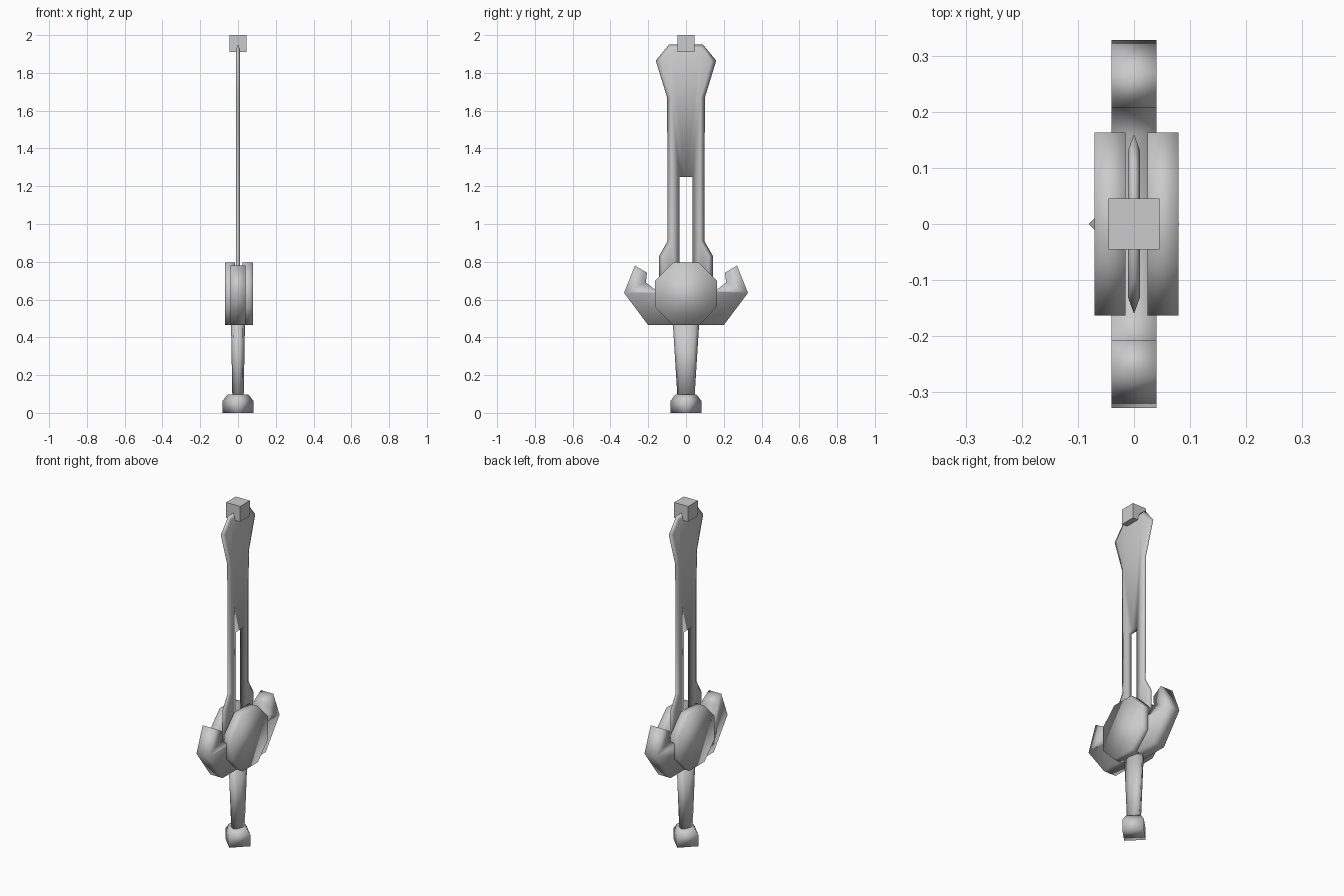
import bpy, bmesh, math

if "Cube" in bpy.data.objects:
    bpy.data.objects.remove(bpy.data.objects["Cube"])


def finish(bm, name, smooth=True):
    bmesh.ops.remove_doubles(bm, verts=bm.verts, dist=0.0005)
    bmesh.ops.recalc_face_normals(bm, faces=bm.faces)
    for f in bm.faces:
        f.smooth = smooth
    me = bpy.data.meshes.new(name)
    bm.to_mesh(me)
    bm.free()
    ob = bpy.data.objects.new(name, me)
    bpy.context.collection.objects.link(ob)
    return ob


def prism(name, outline, x0, x1):
    """Extrude a (y, z) outline along x."""
    bm = bmesh.new()
    face = bm.faces.new([bm.verts.new((x0, y, z)) for y, z in outline])
    new = bmesh.ops.extrude_face_region(bm, geom=[face])["geom"]
    verts = [v for v in new if isinstance(v, bmesh.types.BMVert)]
    bmesh.ops.translate(bm, verts=verts, vec=(x1 - x0, 0, 0))
    return finish(bm, name)


def loft(name, sides, rings, turn=0.0):
    """Stack of (rx, ry, z) rings with closed ends."""
    bm = bmesh.new()
    loops = []
    for rx, ry, z in rings:
        angles = [turn + 2 * math.pi * i / sides for i in range(sides)]
        loops.append([bm.verts.new((rx * math.cos(a), ry * math.sin(a), z)) for a in angles])
    for a, b in zip(loops, loops[1:]):
        for i in range(sides):
            j = (i + 1) % sides
            bm.faces.new((a[i], a[j], b[j], b[i]))
    bm.faces.new(loops[0])
    bm.faces.new(loops[-1])
    return finish(bm, name)


# Blade: sharp rim at x = 0, flat inset faces, slot open toward the guard
T = 0.011
rim = [(0, 1.95), (0.09, 1.95), (0.16, 1.865), (0.10, 1.67), (0.097, 0.91), (0.143, 0.83), (0.143, 0.6)]
flat = [(0, 1.925), (0.08, 1.925), (0.13, 1.86), (0.078, 1.67), (0.075, 0.91), (0.12, 0.83), (0.12, 0.6)]
slot = [(0.035, 0.6), (0.035, 1.25), (0, 1.25)]
bm = bmesh.new()
for s in (1, -1):
    def row(points, x):
        return [bm.verts.new((x, s * y, z)) for y, z in points]
    edge = row(rim, 0)
    inner = [row(flat, x) for x in (T, -T)]
    gap = [row(slot, x) for x in (T, -T)]
    for k in (0, 1):
        bm.faces.new(inner[k] + gap[k])
        for i in range(len(rim) - 1):
            bm.faces.new((edge[i], edge[i + 1], inner[k][i + 1], inner[k][i]))
    for i in range(len(slot) - 1):
        bm.faces.new((gap[0][i], gap[0][i + 1], gap[1][i + 1], gap[1][i]))
    bm.faces.new((edge[-1], inner[0][-1], gap[0][0], gap[1][0], inner[1][-1]))
finish(bm, "blade")

# Crossguard with two upswept wings
half = [(0.20, 0.465), (0.328, 0.635), (0.27, 0.78), (0.207, 0.742), (0.212, 0.69), (0.16, 0.65)]
prism("crossguard", half + [(-y, z) for y, z in reversed(half)], -0.04, 0.04)

# Octagonal guard plates on both sides
octagon = [(0.07, 0.465), (0.163, 0.56), (0.163, 0.70), (0.07, 0.795)]
octagon += [(-y, z) for y, z in reversed(octagon)]
prism("guard_plate_left", octagon, -0.07, -0.015)
prism("guard_plate_right", octagon, 0.024, 0.079)

# Tapered grip and diamond-section pommel
loft("grip", 8, [(0.03, 0.045, 0.08), (0.037, 0.07, 0.48)])
loft("pommel", 4, [(0.081, 0.081, 0), (0.081, 0.081, 0.065), (0.055, 0.055, 0.098)])

# Block at the blade tip
bpy.ops.mesh.primitive_cube_add(size=0.09, location=(0, 0, 1.955))
bpy.context.object.name = "tip_block"
